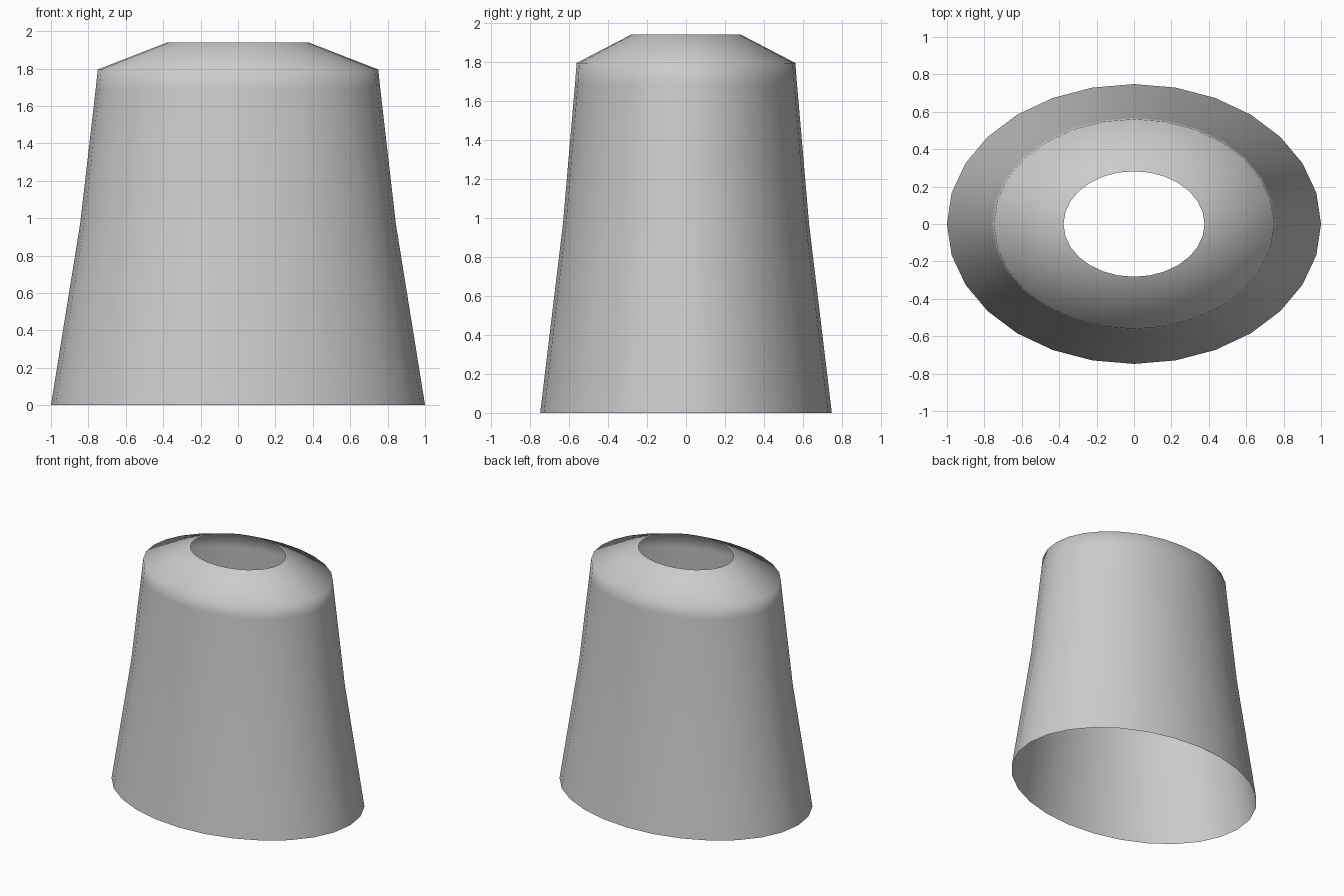
import bpy, bmesh
from math import sin, cos, pi

if "Cube" in bpy.data.objects:
    bpy.data.objects.remove(bpy.data.objects["Cube"])

SIDES = 28
# x radius and height of each ring, from the open base to the open top
PROFILE = [(1.0, 0.0), (0.844, 0.97), (0.761, 1.69), (0.75, 1.795), (0.377, 1.94)]
DEPTH = 0.748  # the oval's depth relative to its width

# open, thin oval shell
bm = bmesh.new()
rings = [[bm.verts.new((r * cos(2 * pi * i / SIDES), r * DEPTH * sin(2 * pi * i / SIDES), z))
          for i in range(SIDES)] for r, z in PROFILE]
for low, high in zip(rings, rings[1:]):
    for i in range(SIDES):
        j = (i + 1) % SIDES
        bm.faces.new((low[i], low[j], high[j], high[i])).smooth = True

mesh = bpy.data.meshes.new("tapered_oval_shell")
bm.to_mesh(mesh)
bm.free()
shell = bpy.data.objects.new("tapered_oval_shell", mesh)
bpy.context.collection.objects.link(shell)
